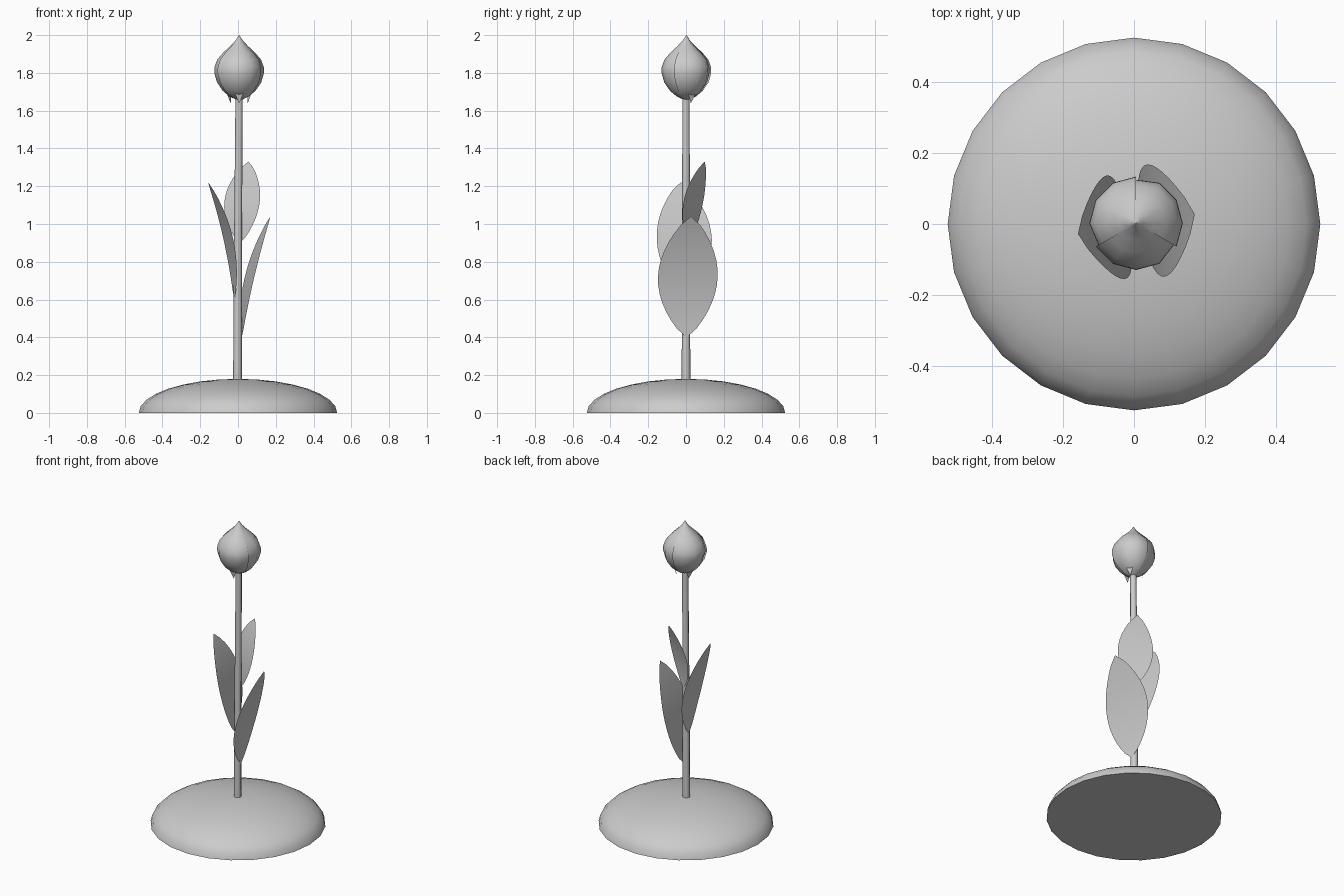
import bpy
from math import sin, cos, pi, radians
from mathutils import Vector

cube = bpy.data.objects.get("Cube")
if cube:
    bpy.data.objects.remove(cube, do_unlink=True)

grey = bpy.data.materials.new("plain_grey")
grey.use_nodes = True
COLOUR = (0.6, 0.6, 0.6, 1)
grey.diffuse_color = COLOUR
grey.node_tree.nodes["Principled BSDF"].inputs["Base Color"].default_value = COLOUR


def add_mesh(name, verts, faces, sharp=50):
    mesh = bpy.data.meshes.new(name)
    mesh.from_pydata(verts, [], faces)
    mesh.validate()
    mesh.materials.append(grey)
    obj = bpy.data.objects.new(name, mesh)
    bpy.context.collection.objects.link(obj)
    bpy.ops.object.select_all(action="DESELECT")
    obj.select_set(True)
    bpy.context.view_layer.objects.active = obj
    bpy.ops.object.shade_smooth_by_angle(angle=radians(sharp))
    return obj


def grid_faces(rows, cols):
    return [(r * cols + c, r * cols + c + 1, (r + 1) * cols + c + 1, (r + 1) * cols + c)
            for r in range(rows - 1) for c in range(cols - 1)]


def ring_faces(rows, sides):
    return [(r * sides + c, r * sides + (c + 1) % sides,
             (r + 1) * sides + (c + 1) % sides, (r + 1) * sides + c)
            for r in range(rows - 1) for c in range(sides)]


# Ground mound: half an ellipsoid with a flat underside
SIDES, RINGS = 24, 8
mound = []
for r in range(RINGS):
    a = r / RINGS * pi / 2
    mound += [(0.525 * cos(a) * cos(2 * pi * c / SIDES),
               0.525 * cos(a) * sin(2 * pi * c / SIDES), 0.18 * sin(a)) for c in range(SIDES)]
faces = ring_faces(RINGS, SIDES)
top = len(mound)
mound.append((0, 0, 0.18))
last = top - SIDES
faces += [(last + c, last + (c + 1) % SIDES, top) for c in range(SIDES)]
faces.append(tuple(reversed(range(SIDES))))
add_mesh("mound", mound, faces)

# Stem: slim eight-sided tube with a slight lean
stem = []
for x, z, rad in ((-0.003, 0.15, 0.023), (0, 0.9, 0.021), (0.006, 1.72, 0.019)):
    stem += [(x + rad * cos(c * pi / 4), rad * sin(c * pi / 4), z) for c in range(8)]
add_mesh("stem", stem, ring_faces(3, 8) + [tuple(reversed(range(8))), tuple(range(16, 24))])


def leaf(name, azimuth, base, middle, tip, half_width, rows=14, cols=5):
    """Thin blade on a curved spine; points are (distance from the stem, height)."""
    out = Vector((cos(radians(azimuth)), sin(radians(azimuth)), 0))
    side = Vector((-out.y, out.x, 0))
    verts = []
    for r in range(rows + 1):
        t = r / rows
        ctrl = [2 * m - (b + e) / 2 for b, m, e in zip(base, middle, tip)]
        dist, z = [(1 - t) ** 2 * b + 2 * t * (1 - t) * k + t * t * e
                   for b, k, e in zip(base, ctrl, tip)]
        width = half_width * max(sin(pi * t), 0.001) ** 0.75
        for c in range(cols):
            s = 2 * c / (cols - 1) - 1
            verts.append(out * dist + side * (s * width) + Vector((0, 0, z)))
    return add_mesh(name, verts, grid_faces(rows + 1, cols))


leaf("lower_leaf", 9, (0.02, 0.40), (0.062, 0.72), (0.173, 1.04), 0.16)
leaf("middle_leaf", 190, (0.02, 0.60), (0.052, 0.92), (0.16, 1.22), 0.148)
leaf("upper_leaf", 61, (0.02, 0.90), (0.045, 1.12), (0.113, 1.33), 0.107)

# Bud: three overlapping petals turned from one profile
PROFILE = ((0.018, 1.66), (0.05, 1.675), (0.085, 1.705), (0.115, 1.75), (0.129, 1.80), (0.128, 1.83),
           (0.114, 1.87), (0.082, 1.908), (0.048, 1.94), (0.02, 1.97), (0.001, 2.0))
SPAN = 5
for p in range(3):
    verts = []
    for rad, z in PROFILE:
        for c in range(SPAN + 1):
            a = radians(90 + 120 * p + 30 * c)
            tuck = 1.02 if c < SPAN - 1 else 0.95
            verts.append((0.006 + rad * tuck * cos(a), 0.002 + rad * tuck * sin(a), z))
    add_mesh(f"petal_{p + 1}", verts, grid_faces(len(PROFILE), SPAN + 1))

# Sepals: small pointed flaps turned down below the bud
for p in range(3):
    a = radians(30 + 120 * p)
    out = Vector((cos(a), sin(a), 0))
    side = Vector((-out.y, out.x, 0))
    verts = []
    for dist, z, width in ((0.018, 1.66, 0.012), (0.045, 1.69, 0.026),
                           (0.062, 1.69, 0.022), (0.052, 1.64, 0.001)):
        for s in (-1, 0, 1):
            verts.append(out * dist + side * (s * width) + Vector((0.006, 0, z)))
    add_mesh(f"sepal_{p + 1}", verts, grid_faces(4, 3))
